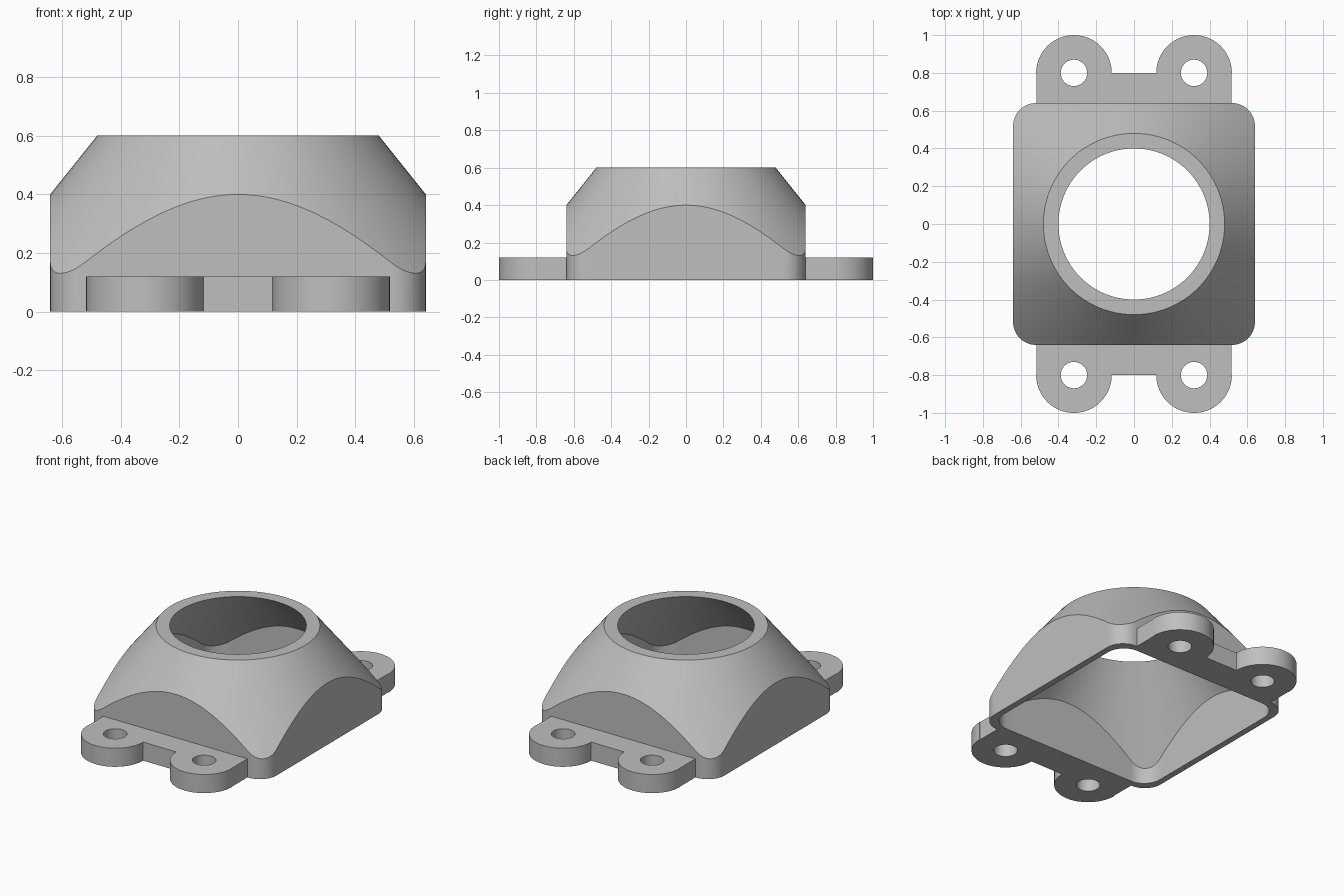
import bpy
import bmesh
from math import sin, cos, pi, radians, hypot

cube = bpy.data.objects.get("Cube")
if cube:
    bpy.data.objects.remove(cube, do_unlink=True)

grey = bpy.data.materials.new("light grey")
grey.use_nodes = True
colour = (0.52, 0.52, 0.52, 1)
grey.diffuse_color = colour
grey.node_tree.nodes["Principled BSDF"].inputs["Base Color"].default_value = colour

HEIGHT, SLOPE = 0.6, 1.25


def arc(cx, cy, r, start, end, steps):
    """Points along an arc, angles in degrees."""
    angles = [radians(start + (end - start) * i / steps) for i in range(steps + 1)]
    return [(cx + r * cos(a), cy + r * sin(a)) for a in angles]


def rounded_square(half, radius, side_steps=24):
    """Square outline with round corners and finely divided sides."""
    c = half - radius
    points = []
    for quarter in range(4):
        turn = quarter * pi / 2
        side = [(half, -c + 2 * c * i / side_steps) for i in range(side_steps)]
        for x, y in side + arc(c, c, radius, 0, 90, 12)[:-1]:
            points.append((x * cos(turn) - y * sin(turn), x * sin(turn) + y * cos(turn)))
    return points


def shell_loops(outline, rim):
    """Bottom loop, loop where the wall meets the cone, and the round rim."""
    bottom, meet, top = [], [], []
    for x, y in outline:
        r = hypot(x, y)
        bottom.append((x, y, 0))
        meet.append((x, y, HEIGHT - (r - rim) * SLOPE))
        top.append((x * rim / r, y * rim / r, HEIGHT))
    return [bottom, meet, top]


def finish(obj):
    obj.data.materials.clear()
    obj.data.materials.append(grey)
    bpy.ops.object.select_all(action="DESELECT")
    obj.select_set(True)
    bpy.context.view_layer.objects.active = obj
    bpy.ops.object.shade_smooth_by_angle(angle=radians(30))


def add_mesh(name, bm):
    bmesh.ops.recalc_face_normals(bm, faces=bm.faces)
    mesh = bpy.data.meshes.new(name)
    bm.to_mesh(mesh)
    bm.free()
    obj = bpy.data.objects.new(name, mesh)
    bpy.context.collection.objects.link(obj)
    finish(obj)


# Hollow housing: square base blending into a cone with a round opening
outer = shell_loops(rounded_square(0.64, 0.12), 0.48)
inner = shell_loops(rounded_square(0.60, 0.12), 0.40)
bm = bmesh.new()
loops = [[bm.verts.new(p) for p in loop] for loop in outer + inner[::-1]]
for k, a in enumerate(loops):
    b = loops[(k + 1) % len(loops)]
    for i in range(len(a)):
        j = (i + 1) % len(a)
        bm.faces.new((a[i], a[j], b[j], b[i]))
add_mesh("housing", bm)

# Mounting flanges: flat plate with two round lugs and screw holes
LUG_X, LUG_Y, THICK = 0.318, 0.8, 0.12
plate = [(-0.515, 0.64)] + arc(-LUG_X, LUG_Y, 0.2, 180, 0, 40)
plate += arc(LUG_X, LUG_Y, 0.2, 180, 0, 40) + [(0.515, 0.64)]
plate.insert(1, (-0.515, LUG_Y))
plate.insert(-1, (0.515, LUG_Y))
holes = [arc(x, LUG_Y, 0.07, 0, 360, 40)[:-1] for x in (-LUG_X, LUG_X)]

for name, sign in (("back_flange", 1), ("front_flange", -1)):
    curve = bpy.data.curves.new(name, "CURVE")
    curve.dimensions = "2D"
    curve.fill_mode = "BOTH"
    curve.extrude = THICK / 2
    for outline in [plate] + holes:
        spline = curve.splines.new("POLY")
        spline.points.add(len(outline) - 1)
        for point, (x, y) in zip(spline.points, outline):
            point.co = (x, y * sign, 0, 1)
        spline.use_cyclic_u = True
    helper = bpy.data.objects.new(name + "_outline", curve)
    bpy.context.collection.objects.link(helper)
    bpy.context.view_layer.update()
    bm = bmesh.new()
    bm.from_mesh(helper.to_mesh())
    helper.to_mesh_clear()
    bpy.data.objects.remove(helper, do_unlink=True)
    bmesh.ops.translate(bm, verts=bm.verts, vec=(0, 0, THICK / 2))
    bmesh.ops.remove_doubles(bm, verts=bm.verts, dist=0.0001)
    add_mesh(name, bm)
